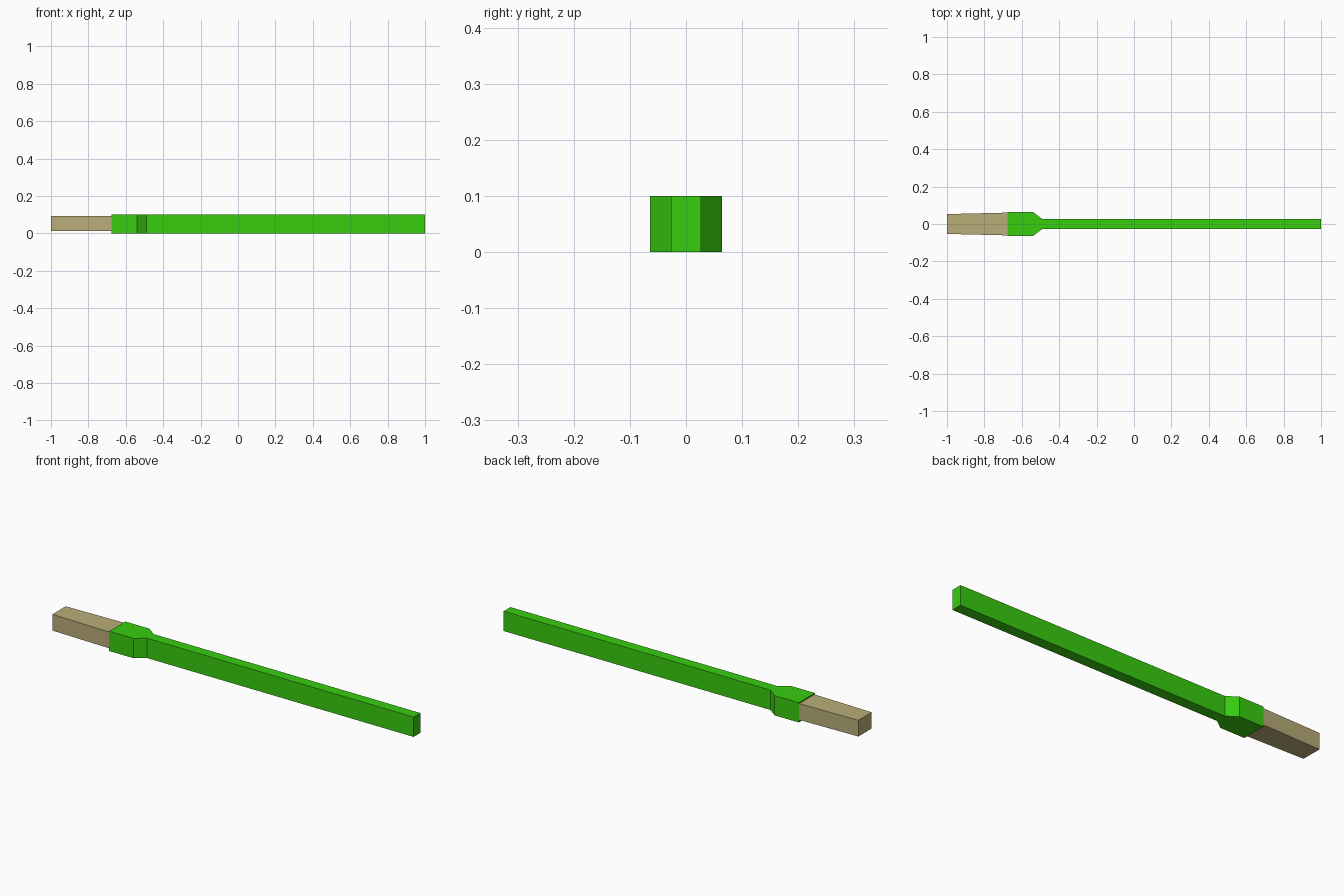
import bpy
import bmesh

cube = bpy.data.objects.get("Cube")
if cube:
    bpy.data.objects.remove(cube, do_unlink=True)


def make_material(name, rgb):
    mat = bpy.data.materials.new(name)
    mat.use_nodes = True
    color = (*rgb, 1.0)
    mat.diffuse_color = color
    mat.node_tree.nodes["Principled BSDF"].inputs["Base Color"].default_value = color
    return mat


def extrude_outline(name, half_profile, bottom, top, mat):
    """Mirror (x, half width) points across y = 0 and extrude the outline up."""
    outline = [(x, -w) for x, w in half_profile]
    outline += [(x, w) for x, w in reversed(half_profile)]
    bm = bmesh.new()
    base = bm.faces.new([bm.verts.new((x, y, bottom)) for x, y in outline])
    extruded = bmesh.ops.extrude_face_region(bm, geom=[base], use_keep_orig=True)
    raised = [v for v in extruded["geom"] if isinstance(v, bmesh.types.BMVert)]
    bmesh.ops.translate(bm, verts=raised, vec=(0, 0, top - bottom))
    bmesh.ops.recalc_face_normals(bm, faces=bm.faces)
    mesh = bpy.data.meshes.new(name)
    bm.to_mesh(mesh)
    bm.free()
    mesh.materials.append(mat)
    obj = bpy.data.objects.new(name, mesh)
    bpy.context.collection.objects.link(obj)
    return obj


green = make_material("bright green", (0.04, 0.61, 0.005))
tan = make_material("tan", (0.49, 0.42, 0.19))

# Long shaft with a wide collar and a chamfered shoulder
extrude_outline("shaft_and_collar",
                [(-0.675, 0.064), (-0.54, 0.064), (-0.49, 0.027), (1.0, 0.027)],
                0.0, 0.1, green)

# Slightly tapered grip, set into the collar
extrude_outline("grip", [(-1.0, 0.053), (-0.67, 0.061)], 0.012, 0.094, tan)
